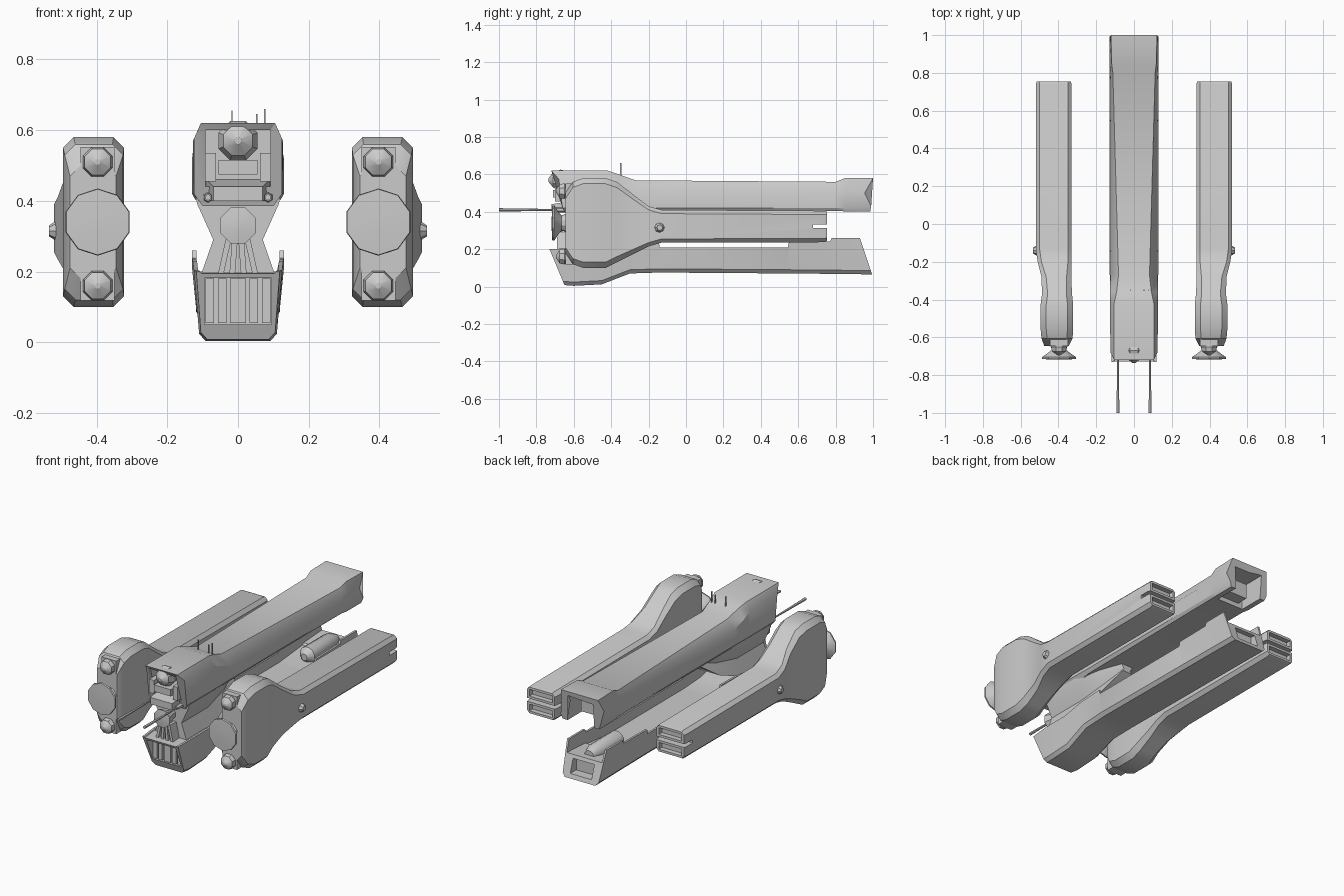
import bpy, bmesh, math
from mathutils import Matrix

if "Cube" in bpy.data.objects:
    bpy.data.objects.remove(bpy.data.objects["Cube"])


def finish(name, bm, angle=30):
    bmesh.ops.recalc_face_normals(bm, faces=bm.faces)
    me = bpy.data.meshes.new(name)
    bm.to_mesh(me)
    bm.free()
    ob = bpy.data.objects.new(name, me)
    bpy.context.collection.objects.link(ob)
    bpy.ops.object.select_all(action='DESELECT')
    bpy.context.view_layer.objects.active = ob
    ob.select_set(True)
    if angle:
        bpy.ops.object.shade_smooth_by_angle(angle=math.radians(angle))
    return ob


def loft(name, rings, angle=30):
    bm = bmesh.new()
    vs = [[bm.verts.new(p) for p in r] for r in rings]
    n = len(vs[0])
    for a, b in zip(vs, vs[1:]):
        for i in range(n):
            j = (i + 1) % n
            bm.faces.new((a[i], a[j], b[j], b[i]))
    bm.faces.new(vs[0])
    bm.faces.new(vs[-1])
    return finish(name, bm, angle)


def box(name, x, y, z):
    """Box from (min, max) ranges."""
    return loft(name, [[(x[0], q, z[0]), (x[1], q, z[0]), (x[1], q, z[1]), (x[0], q, z[1])] for q in y], 0)


def lathe(name, x, z, prof, n=8, turn=0.5):
    """Round part about the y axis, prof = (y, radius) pairs."""
    return loft(name, [[(x + r * math.cos((i + turn) * math.tau / n), y,
                         z + r * math.sin((i + turn) * math.tau / n)) for i in range(n)]
                       for y, r in prof])


def cut(ob, x, y, z):
    c = box("cutter", x, y, z)
    c.hide_render = True
    m = ob.modifiers.new("cut", 'BOOLEAN')
    m.object, m.solver = c, 'EXACT'
    # keep the cut below any smoothing modifier and bake it
    dg = bpy.context.evaluated_depsgraph_get()
    me = bpy.data.meshes.new_from_object(ob.evaluated_get(dg))
    ob.modifiers.clear()
    ob.data = me
    bpy.data.objects.remove(c)


def span(c, h):
    return (c - h, c + h)


# --- Side pods: wide head in front, long beam behind ---
pod = [(-.645, .345, .475, .18, .50, .03), (-.605, .325, .49, .12, .56, .03),
       (-.55, .322, .495, .10, .58, .03), (-.43, .322, .495, .10, .58, .03),
       (-.37, .328, .487, .13, .56, .03), (-.28, .332, .49, .175, .49, .025),
       (-.2, .33, .51, .215, .43, .02), (-.13, .33, .52, .235, .41, .02),
       (.74, .33, .52, .237, .405, .02), (.755, .335, .515, .245, .40, .015)]
for s, side in ((1, "right"), (-1, "left")):
    rings = []
    for y, a, b, lo, hi, c in pod:
        pts = [(a + c, lo), (b - c, lo), (b, lo + c), (b, hi - c),
               (b - c, hi), (a + c, hi), (a, hi - c), (a, lo + c)]
        rings.append([(s * x, y, z) for x, z in pts])
    p = loft(side + "_pod", rings)
    xr = tuple(sorted((s * .3, s * .6)))
    xi = tuple(sorted((s * .35, s * .5)))
    cut(p, xr, (.68, .8), (.312, .332))
    for z in ((.258, .298), (.346, .386)):
        cut(p, xi, (.725, .8), z)
    # small thrusters and central dish
    for z in (.51, .16):
        box(side + "_thruster_mount", span(s * .397, .048), (-.645, -.56), span(z, .042))
        lathe(side + "_thruster", s * .397, z,
              [(-.63, .03), (-.65, .045), (-.675, .04), (-.695, .008)])
    lathe(side + "_dish", s * .397, .34,
          [(-.62, .06), (-.665, .04), (-.675, .05), (-.705, .095), (-.715, .093), (-.718, .03)], 10)
    # side knob
    bm = bmesh.new()
    bmesh.ops.create_cone(bm, cap_ends=True, segments=8, radius1=.028, radius2=.015, depth=.02,
                          matrix=Matrix.Translation((s * .525, -.14, .315)) @ Matrix.Rotation(s * math.pi / 2, 4, 'Y'))
    finish(side + "_knob", bm)

# --- Upper hull: y may differ for top, shoulder, lower side and bottom ---
upper = [((-.72, -.68, -.66, -.64), .105, .125, .10, .62, .575, .42, .385),
         ((-.42,) * 4, .105, .127, .10, .62, .57, .42, .385),
         ((-.36,) * 4, .092, .127, .10, .60, .54, .42, .39),
         ((-.27,) * 4, .082, .125, .11, .568, .512, .42, .40),
         ((.80,) * 4, .112, .125, .115, .56, .51, .42, .405),
         ((.85,) * 4, .118, .13, .12, .58, .52, .42, .402),
         ((1.0, .955, .99, .985), .122, .13, .12, .58, .50, .43, .402)]
rings = []
for y, wt, wm, wb, zt, zm, zl, zb in upper:
    half = list(zip((wt, wm, wm, wb), y, (zt, zm, zl, zb)))
    rings.append(half + [(-a, b, c) for a, b, c in reversed(half)])
hull = loft("upper_hull", rings)
cut(hull, (-.088, .088), (.83, 1.1), (.3, .545))
cut(hull, (-.092, .092), (-.8, -.60), (.44, .60))
box("tail_recess_block", (-.06, .06), (.82, .90), (.43, .52))

# upper bow equipment
lathe("upper_nozzle", 0, .57, [(-.58, .04), (-.64, .05), (-.67, .06), (-.71, .045), (-.735, .01)], 8)
box("upper_bow_block", (-.055, .055), (-.71, -.58), (.475, .515))
for s in (1, -1):
    box("bow_side_block", span(s * .078, .016), (-.70, -.58), (.455, .535))
    # long guns
    lathe("gun", s * .085, .41, [(-1, .009), (-.72, .005), (-.60, .006)], 6)
    lathe("gun_mount", s * .085, .41, [(-.70, .012), (-.58, .018)], 6)
loft("bow_shelf", [[(-.09, -.60, .46), (.09, -.60, .46), (.09, -.60, .40), (-.09, -.60, .40)],
                   [(-.07, -.72, .44), (.07, -.72, .44), (.07, -.72, .40), (-.07, -.72, .40)]])

# --- Waist joining the hulls, tapering to a point behind ---
rings = []
for y, k, lo in ((-.63, 1, .19), (-.38, 1, .19), (-.2, .75, .26), (-.06, .3, .36)):
    half = [(.12 * k, y, .41), (.115 * k, y, .39), (.07 * k, y, lo + (.39 - lo) * .5), (.105 * k, y, lo)]
    rings.append(half + [(-a, b, c) for a, b, c in reversed(half)])
loft("waist", rings)
lathe("waist_nozzle", 0, .33, [(-.60, .03), (-.65, .035), (-.715, .055), (-.72, .02)], 8)
for x in (-.045, -.015, .015, .045):
    loft("waist_strut", [[(x * f + d, y, z) for d, y in ((-.008, -.60), (.008, -.60), (.008, -.69), (-.008, -.69))]
                         for f, z in ((1.1, .19), (.6, .29))])

# --- Lower hull: open trough with thin raised walls ---
lower = [(-.73, -.65, .118, .105, .20, .008, .195), (-.61, -.60, .125, .11, .205, .004, .20),
         (-.45, -.45, .125, .11, .205, .012, .20), (-.30, -.30, .128, .115, .23, .07, .16),
         (-.145, -.145, .13, .118, .235, .075, .15), (-.14, -.14, .13, .118, .21, .075, .15),
         (.545, .545, .13, .118, .21, .07, .15), (.55, .55, .13, .118, .237, .07, .15),
         (.77, .77, .13, .118, .24, .068, .17), (.78, .78, .13, .118, .26, .068, .18),
         (.93, .995, .13, .118, .26, .065, .19)]
rings = []
for yt, yb, wt, wb, zt, zb, zf in lower:
    half = [(wt - .015, zf), (wt - .012, zt), (wt, zt), (wb, zb + .02), (wb - .018, zb)]
    pts = half + [(-x, z) for x, z in reversed(half)]
    rings.append([(x, yb + (yt - yb) * (z - zb) / (zt - zb), z) for x, z in pts])
low = loft("lower_hull", rings)
cut(low, (-.095, .095), (-.8, -.60), (.05, .182))
cut(low, (-.07, .07), (.93, 1.1), (.09, .17))
for x, h in ((-.08, .012), (-.045, .012), (0, .022), (.045, .012), (.08, .012)):
    box("intake_bar", span(x, h), (-.665, -.59), (.055, .18))
lathe("trough_cylinder", 0, .185, [(.62, .02), (.65, .05), (.86, .05), (.91, .03)], 12)

# --- Antennas on the roof ---
for x, z in ((-.017, .655), (.053, .645), (.076, .66)):
    box("antenna", span(x, .002), span(-.35, .004), (.57, z))
